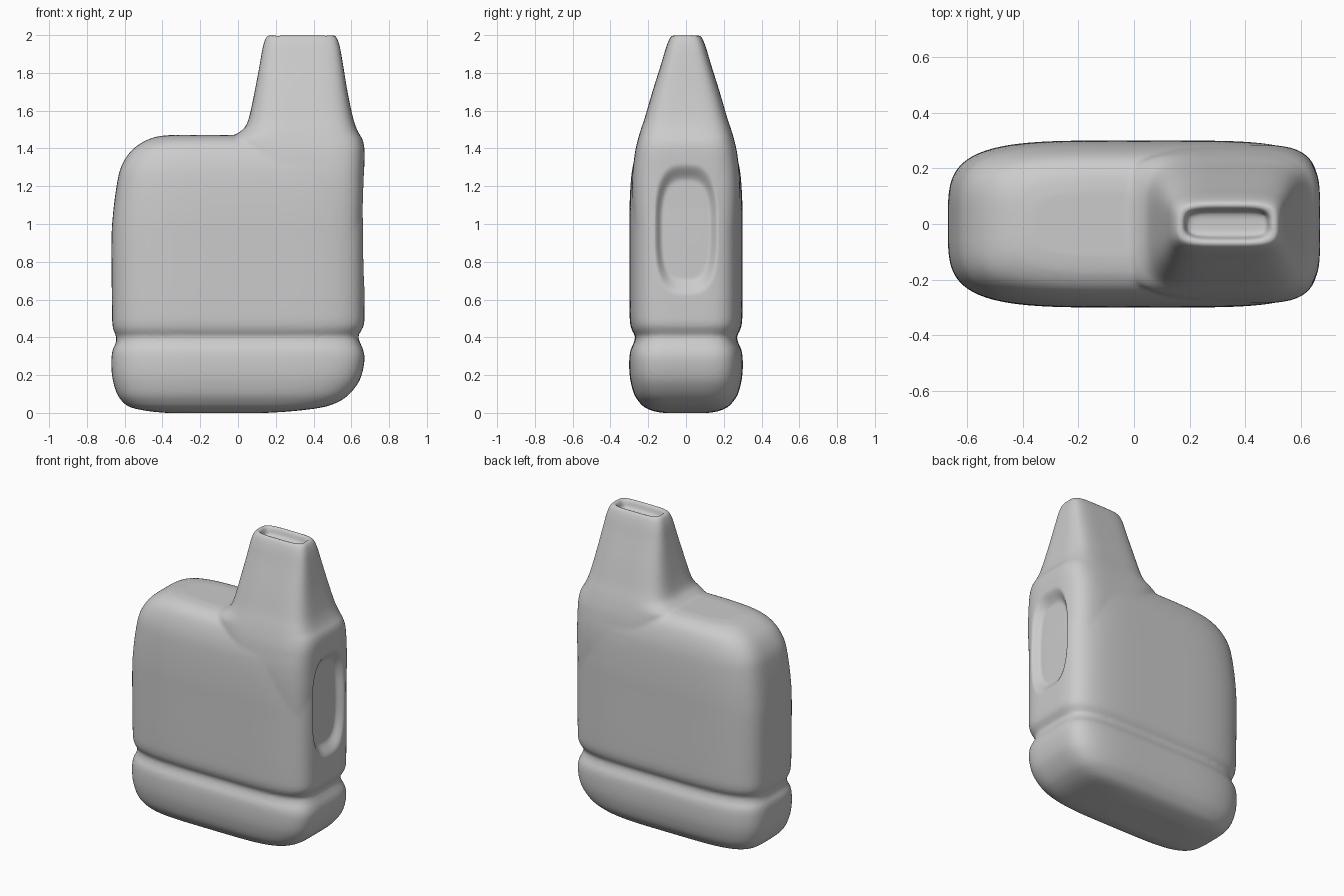
import bpy, bmesh, math

if "Cube" in bpy.data.objects:
    bpy.data.objects.remove(bpy.data.objects["Cube"])

N = 96  # points per ring


def smooth_rows(rows, k=5):
    """Catmull-Rom refinement of a profile table."""
    out = []
    for i in range(len(rows) - 1):
        p0, p1 = rows[max(i - 1, 0)], rows[i]
        p2, p3 = rows[i + 1], rows[min(i + 2, len(rows) - 1)]
        for j in range(k):
            t = j / k
            out.append([0.5 * (2 * b + (c - a) * t + (2 * a - 5 * b + 4 * c - d) * t * t
                               + (3 * b - a - 3 * c + d) * t ** 3)
                        for a, b, c, d in zip(p0, p1, p2, p3)])
    return out + [list(rows[-1])]


def spow(v, e):
    return math.copysign(abs(v) ** e, v)


def loft(bm, rows, n_left, n_right):
    """Stack rounded-rectangle rings given as (z, left x, right x, half depth)."""
    rings = []
    for z, xl, xr, h in rows:
        ring = []
        for i in range(N):
            a = 2 * math.pi * i / N
            n = n_right if math.cos(a) > 0 else n_left
            x = (xl + xr) / 2 + (xr - xl) / 2 * spow(math.cos(a), 2 / n)
            ring.append(bm.verts.new((x, h * spow(math.sin(a), 2 / n), z)))
        rings.append(ring)
    for r, s in zip(rings, rings[1:]):
        for i in range(N):
            j = (i + 1) % N
            bm.faces.new((r[i], r[j], s[j], s[i]))
    bm.faces.new(rings[0][::-1])
    bm.faces.new(rings[-1])


# Main tank with waist groove and rounded shoulder
body = [(0, -.38, .15, .12), (.01, -.48, .30, .175), (.03, -.57, .45, .22),
        (.06, -.612, .535, .25), (.10, -.64, .59, .275), (.16, -.66, .637, .292),
        (.22, -.669, .66, .30), (.29, -.67, .67, .30), (.335, -.663, .662, .293),
        (.37, -.647, .647, .277), (.405, -.645, .637, .27), (.435, -.658, .652, .285),
        (.47, -.665, .667, .295), (.55, -.667, .67, .299), (.9, -.67, .67, .30),
        (1.05, -.662, .668, .30), (1.2, -.643, .66, .294), (1.3, -.62, .64, .283),
        (1.38, -.572, .60, .26), (1.43, -.51, .57, .23), (1.46, -.44, .54, .18),
        (1.47, -.37, .50, .12)]

# Tapered neck flaring into the tank, ending in a recessed mouth
neck = [(.8, .05, .66, .27), (1.1, .03, .667, .285), (1.25, .01, .668, .285),
        (1.36, -.01, .67, .273), (1.41, -.03, .668, .264), (1.45, -.04, .658, .254),
        (1.475, -.01, .643, .247), (1.51, .035, .626, .236), (1.57, .06, .607, .216),
        (1.7, .088, .58, .178), (1.85, .116, .555, .131), (1.93, .13, .541, .107),
        (1.975, .143, .528, .09), (1.996, .155, .515, .077), (2.001, .167, .503, .068)]
mouth = [(1.995, .178, .492, .058), (1.975, .186, .484, .05), (1.945, .19, .48, .046)]

bm = bmesh.new()
loft(bm, smooth_rows(body), 4, 5)
loft(bm, smooth_rows(neck) + mouth, 4, 4.5)
mesh = bpy.data.meshes.new("bottle")
bm.to_mesh(mesh)
bm.free()
bottle = bpy.data.objects.new("bottle", mesh)
bpy.context.collection.objects.link(bottle)
bpy.context.view_layer.objects.active = bottle
bottle.select_set(True)

# Fuse tank and neck into one soft skin
rm = bottle.modifiers.new("fuse", 'REMESH')
rm.mode = 'VOXEL'
rm.voxel_size = 0.0105
sm = bottle.modifiers.new("soften", 'SMOOTH')
sm.factor = 0.5
sm.iterations = 6
bpy.ops.object.modifier_apply(modifier="fuse")
bpy.ops.object.modifier_apply(modifier="soften")

# Oval thumb recess pressed into the right side
for v in bottle.data.vertices:
    if v.co.x > 0.55:
        r = (abs(v.co.y / .17) ** 3 + abs((v.co.z - .97) / .35) ** 3) ** (1 / 3)
        t = min(max((1 - r) / .27, 0), 1)
        v.co.x -= .045 * t * t * (3 - 2 * t)

bpy.ops.object.shade_smooth()
